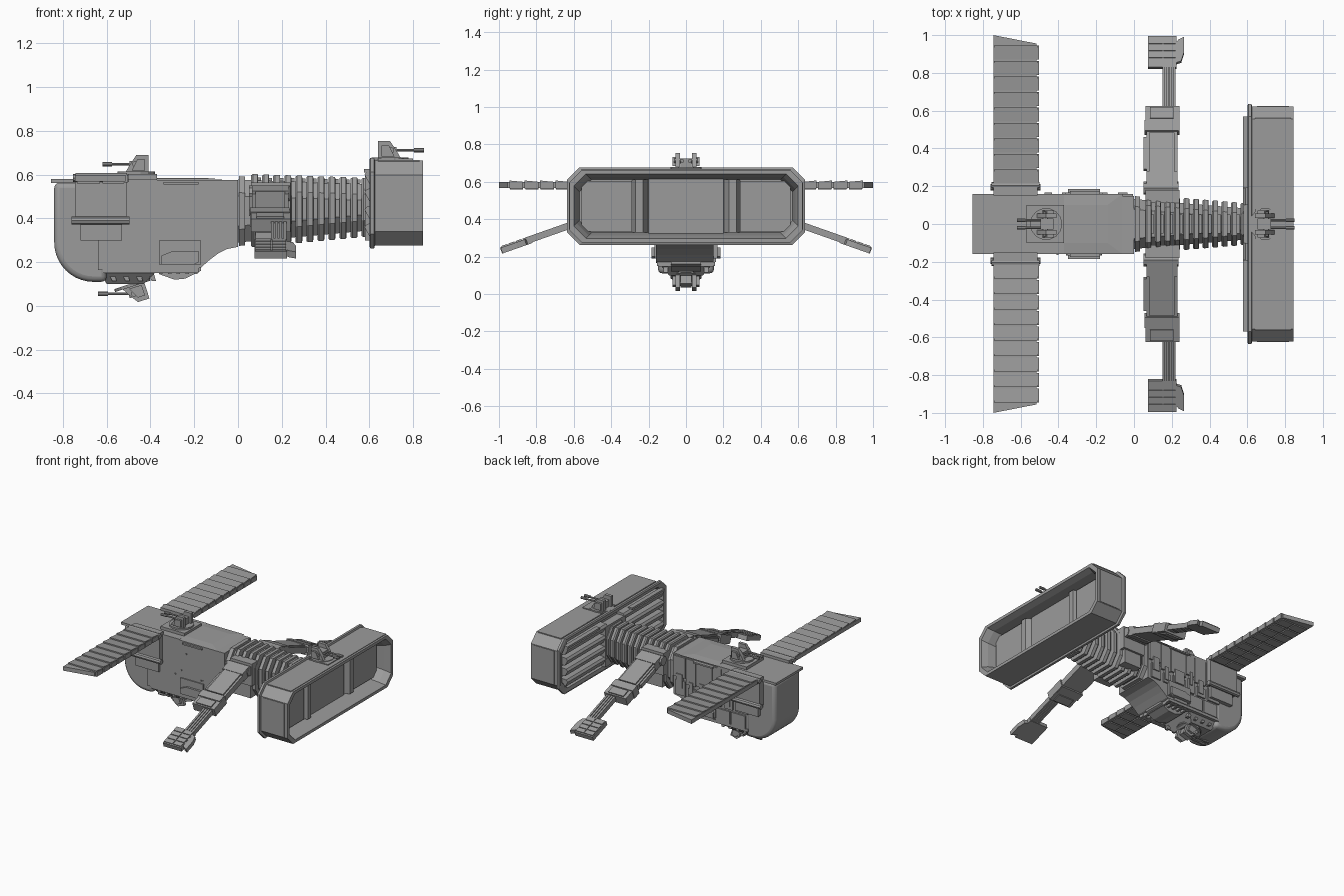
import bpy, bmesh, math, random
from mathutils import Matrix, Vector

cube = bpy.data.objects.get("Cube")
if cube:
    bpy.data.objects.remove(cube)
random.seed(4)

hull_grey = bpy.data.materials.new("hull_grey")
hull_grey.use_nodes = True
GREY = (0.33, 0.33, 0.33, 1)
hull_grey.diffuse_color = GREY
hull_grey.node_tree.nodes["Principled BSDF"].inputs["Base Color"].default_value = GREY


def loft(name, rings, matrix=None):
    """Skin equal rings of points and cap both ends."""
    bm = bmesh.new()
    rows = [[bm.verts.new(p) for p in ring] for ring in rings]
    n = len(rows[0])
    for a, b in zip(rows, rows[1:]):
        for i in range(n):
            j = (i + 1) % n
            bm.faces.new((a[i], a[j], b[j], b[i]))
    bm.faces.new(rows[0])
    bm.faces.new(rows[-1])
    bmesh.ops.recalc_face_normals(bm, faces=bm.faces)
    if matrix:
        bm.transform(matrix)
    mesh = bpy.data.meshes.new(name)
    bm.to_mesh(mesh)
    bm.free()
    mesh.materials.append(hull_grey)
    obj = bpy.data.objects.new(name, mesh)
    bpy.context.collection.objects.link(obj)
    return obj


def box(name, x, y, z, matrix=None):
    ring = lambda h: [(x[0], y[0], h), (x[1], y[0], h), (x[1], y[1], h), (x[0], y[1], h)]
    return loft(name, [ring(z[0]), ring(z[1])], matrix)


def prism(name, profile, y, matrix=None):
    """Side profile in x and z, extruded along y."""
    return loft(name, [[(px, w, pz) for px, pz in profile] for w in y], matrix)


def octagon(x, half, low, high, cut_y, cut_z):
    return [(x, half, low + cut_z), (x, half, high - cut_z), (x, half - cut_y, high),
            (x, cut_y - half, high), (x, -half, high - cut_z), (x, -half, low + cut_z),
            (x, cut_y - half, low), (x, half - cut_y, low)]


def tube(name, start, end, radius, matrix=None, sides=8):
    a, b = Vector(start), Vector(end)
    turn = (b - a).to_track_quat('Z', 'Y')
    ring = [turn @ Vector((radius * math.cos(math.tau * i / sides),
                           radius * math.sin(math.tau * i / sides), 0)) for i in range(sides)]
    return loft(name, [[a + p for p in ring], [b + p for p in ring]], matrix)


# Main hull with its scooped rear belly
prism("main_hull", [(-.64, .575), (-.64, .165), (-.2, .165), (-.17, .175), (-.13, .21),
                    (-.09, .24), (-.05, .26), (0, .27), (0, .575)], (-.16, .148))
box("deck_plate", (-.855, -.37), (-.16, .16), (.562, .58))
loft("rear_deck", [[(-.37, -.16, .578), (-.06, -.16, .578), (-.06, .16, .578), (-.37, .16, .578)],
                   [(-.37, -.1, .584), (-.14, -.1, .584), (-.14, .1, .584), (-.37, .1, .584)]])

# Rounded nose
arc = [(-.66 + .18 * math.cos(math.radians(t)), .29 + .18 * math.sin(math.radians(t)))
       for t in range(180, 271, 9)]
nose = prism("nose", [(-.6, .565), (-.84, .565)] + arc + [(-.6, .11)], (-.15, .15))
bevel = nose.modifiers.new("soft_edge", 'BEVEL')
bevel.width, bevel.segments, bevel.limit_method = .025, 3, 'ANGLE'
bpy.context.view_layer.objects.active = nose
nose.select_set(True)
bpy.ops.object.shade_smooth_by_angle(angle=math.radians(35))
nose.select_set(False)

# Belly keel, bay ribs and rear keel block
loft("belly_keel", [[(-.64, -.15, .17), (-.36, -.15, .17), (-.36, .15, .17), (-.64, .15, .17)],
                    [(-.6, -.09, .1), (-.43, -.09, .1), (-.43, .09, .1), (-.6, .09, .1)]])
prism("rear_keel", [(-.36, .17), (-.36, .145), (-.29, .12), (-.24, .125), (-.17, .16), (-.17, .18)],
      (-.08, .08))
for i in range(5):
    x = -.36 + i * .04
    box("belly_rib", (x, x + .016), (-.145, .145), (.147, .17))
for s in (-1, 1):
    box("belly_rail", (-.62, -.18), sorted((s * .12, s * .155)), (.15, .17))
    for i in range(4):
        x = -.6 + i * .06
        prism("belly_strut", [(x, .165), (x + .03, .165), (x + .045, .115), (x + .025, .115)],
              (s * .095, s * .12))

# Side hatches and small fittings on the hull flanks
for s in (-1, 1):
    box("side_hatch", (-.36, -.17), sorted((s * .14, s * .168)), (.19, .3))
    prism("hatch_skid", [(-.35, .19), (-.35, .23), (-.3, .25), (-.18, .25), (-.18, .2), (-.2, .19)],
          (s * .16, s * .184))
    box("flank_strip", (-.34, -.18), sorted((s * .15, s * .175)), (.555, .566))
for x, z in ((-.41, .31), (-.36, .35), (-.32, .48), (-.2, .315), (-.18, .315)):
    box("hull_rivet", (x, x + .009), (-.165, -.155), (z, z + .009))

# Layered plating on the back flank, gaps show as channels
x = -.62
for width in (.12, .09, .07, .13, .08, .1):
    split = random.uniform(.34, .46)
    box("upper_plate", (x, x + width), (.14, .16), (split + .025, .565))
    box("lower_plate", (x, x + width - .02), (.14, .16), (.28, split))
    box("plate_block", (x + .02, x + width - .03), (.14, .167), (split - .05, split + .05))
    x += width + .005
for x in (-.6, -.47, -.34):
    box("skirt_plate", (x, x + .115), (.14, .16), (.17, .265))

# Wings with hinge brackets and overlapping slats
for s in (-1, 1):
    box("wing_bracket", (-.745, -.51), sorted((s * .15, s * .195)), (.385, .6))
    box("bracket_foot", (-.72, -.53), sorted((s * .15, s * .18)), (.3, .4))
    tube("hinge_rod", (-.76, s * .195, .39), (-.495, s * .195, .39), .018)
    tube("wing_pivot", (-.755, s * .205, .585), (-.5, s * .205, .585), .018)
    tip = [(-.745, s * .2), (-.515, s * .2), (-.515, s * .955), (-.745, s * 1.0)]
    loft("wing", [[(px, py, .568) for px, py in tip], [(px, py, .598) for px, py in tip]])
    step = .082
    for i in range(9):
        y0, y1 = .215 + i * step, .215 + (i + 1) * step - .008
        box("wing_slat_edge", (-.52, -.503), sorted((s * y0, s * y1)), (.565, .598))
        ring = lambda y, top: [(-.742, s * y, .59), (-.507, s * y, .59),
                               (-.507, s * y, top), (-.742, s * y, top)]
        loft("wing_slat", [ring(y0, .6), ring(y1, .607)])
        for a, b in ((-.735, -.63), (-.62, -.52)):
            box("wing_under_panel", (a, b), sorted((s * y0, s * (y1 - .004))), (.56, .57))

# Tapering ribbed neck
def neck_ring(x, shrink=0):
    t = x / .6
    return octagon(x, .16 - .05 * t - shrink, .262 + .055 * t + shrink,
                   .605 - .02 * t - shrink, .055, .075)

loft("neck_core", [neck_ring(0, .028), neck_ring(.63, .028)])
loft("neck_collar", [neck_ring(.004, .012), neck_ring(.032, .012)])
for i in range(11):
    x = .06 + i * .0505
    loft("neck_rib", [neck_ring(x, .006), neck_ring(x + .008), neck_ring(x + .03),
                      neck_ring(x + .032, .01)])
    box("rib_tab", (x + .028, x + .046), (-.05, .05), (.56, .588 - .02 * x))

# Engine block: framed front, open exhaust at the rear
def engine_ring(x, inset):
    return octagon(x, .635 - inset, .263 + inset, .677 - inset, .065, .065)

loft("engine_shell", [engine_ring(.64, .05), engine_ring(.605, .035), engine_ring(.6, .01),
                      engine_ring(.605, 0), engine_ring(.622, 0), engine_ring(.626, .013),
                      engine_ring(.845, .013), engine_ring(.845, .035), engine_ring(.8, .05),
                      engine_ring(.715, .065)])
box("engine_top_plate", (.64, .83), (-.56, .56), (.655, .668))
box("exhaust_centre", (.71, .735), (-.2, .2), (.325, .615))
for s in (-1, 1):
    box("exhaust_panel", (.71, .75), sorted((s * .29, s * .56)), (.335, .605))
    loft("exhaust_divider", [[(.71, s * .2, z), (.71, s * .29, z), (.765, s * .27, z), (.765, s * .23, z)]
                             for z in (.328, .612)])
    box("engine_side_plate", (.65, .82), sorted((s * .61, s * .626)), (.345, .595))
    for i in range(4):
        z = .315 + i * .08
        prism("intake_louvre", [(.645, z), (.6, z + .005), (.578, z + .045), (.59, z + .06), (.645, z + .065)],
              (s * .1 if i in (0, 3) else s * .12, s * .57))
    box("intake_edge", (.577, .61), sorted((s * .19, s * .57)), (.61, .625))
box("neck_mount", (.58, .64), (-.12, .12), (.3, .6))

# Folding arms, built level and then sloped down from the shoulder
for s in (-1, 1):
    box("shoulder_block", (.06, .24), sorted((s * .11, s * .18)), (.4, .565))
    box("shoulder_plate", (.08, .22), sorted((s * .1, s * .165)), (.3, .41))
    tube("shoulder_pivot", (.05, s * .19, .515), (.235, s * .19, .515), .035)
    m = Matrix.Translation((0, s * .2, .515)) @ Matrix.Rotation(-s * math.radians(19.4), 4, 'X')
    part = lambda name, x, y, z: box(name, x, sorted((s * y[0], s * y[1])), z, m)
    part("arm_root", (.065, .23), (-.01, .07), (-.03, .035))
    part("upper_arm", (.065, .23), (.05, .31), (-.022, .022))
    part("upper_arm_cover", (.08, .215), (.07, .29), (.02, .032))
    part("upper_arm_edge", (.05, .07), (.09, .27), (-.015, .015))
    part("elbow", (.06, .24), (.3, .44), (-.032, .03))
    part("elbow_band", (.055, .235), (.3, .36), (-.036, .036))
    part("elbow_cover", (.085, .21), (.37, .43), (-.04, .038))
    for i in range(4):
        x = .15 + i * .019
        part("forearm_bar", (x, x + .014), (.42, .68), (-.018, .018))
    part("forearm_web", (.155, .215), (.42, .68), (-.01, .01))
    part("hand", (.075, .225), (.665, .838), (-.022, .012))
    for i in range(4):
        y = .675 + i * .04
        for a, b in ((.08, .15), (.155, .22)):
            part("hand_plate", (a, b), (y, y + .033), (.01, .018))
    claw = [(.22, .69), (.25, .7), (.265, .75), (.265, .835), (.235, .82), (.22, .8)]
    loft("hand_claw", [[(px, s * py, z) for px, py in claw] for z in (-.022, .01)], m)


# Twin-barrel turrets, guns along local -x
def turret(place, tilt=0):
    body = place @ Matrix.Rotation(math.radians(tilt), 4, 'Y')
    tube("turret_ring", (0, 0, 0), (0, 0, .014), .085, body, 14)
    box("turret_core", (-.03, .04), (-.03, .03), (.01, .062), body)
    tube("turret_axle", (-.005, -.065, .048), (-.005, .065, .048), .014, body)
    for s in (-1, 1):
        prism("turret_cheek", [(-.05, .01), (.055, .01), (.055, .09), (0, .09), (-.03, .045)],
              (s * .032, s * .056), body)
        prism("cheek_guard", [(-.02, .02), (.04, .02), (.04, .07), (.005, .07)],
              (s * .056, s * .072), body)
        tube("gun_barrel", (0, s * .02, .048), (-.15, s * .02, .048), .006, place)
        tube("gun_muzzle", (-.11, s * .02, .048), (-.155, s * .02, .048), .01, place)


box("deck_turret_base", (-.57, -.37), (-.1, .1), (.575, .602))
turret(Matrix.Translation((-.465, 0, .6)))
box("engine_turret_base", (.64, .8), (-.08, .08), (.66, .674))
turret(Matrix.Translation((.695, 0, .664)) @ Matrix.Rotation(math.pi, 4, 'Z'))
turret(Matrix.Translation((-.485, 0, .103)) @ Matrix.Rotation(math.pi, 4, 'X'), 18)
